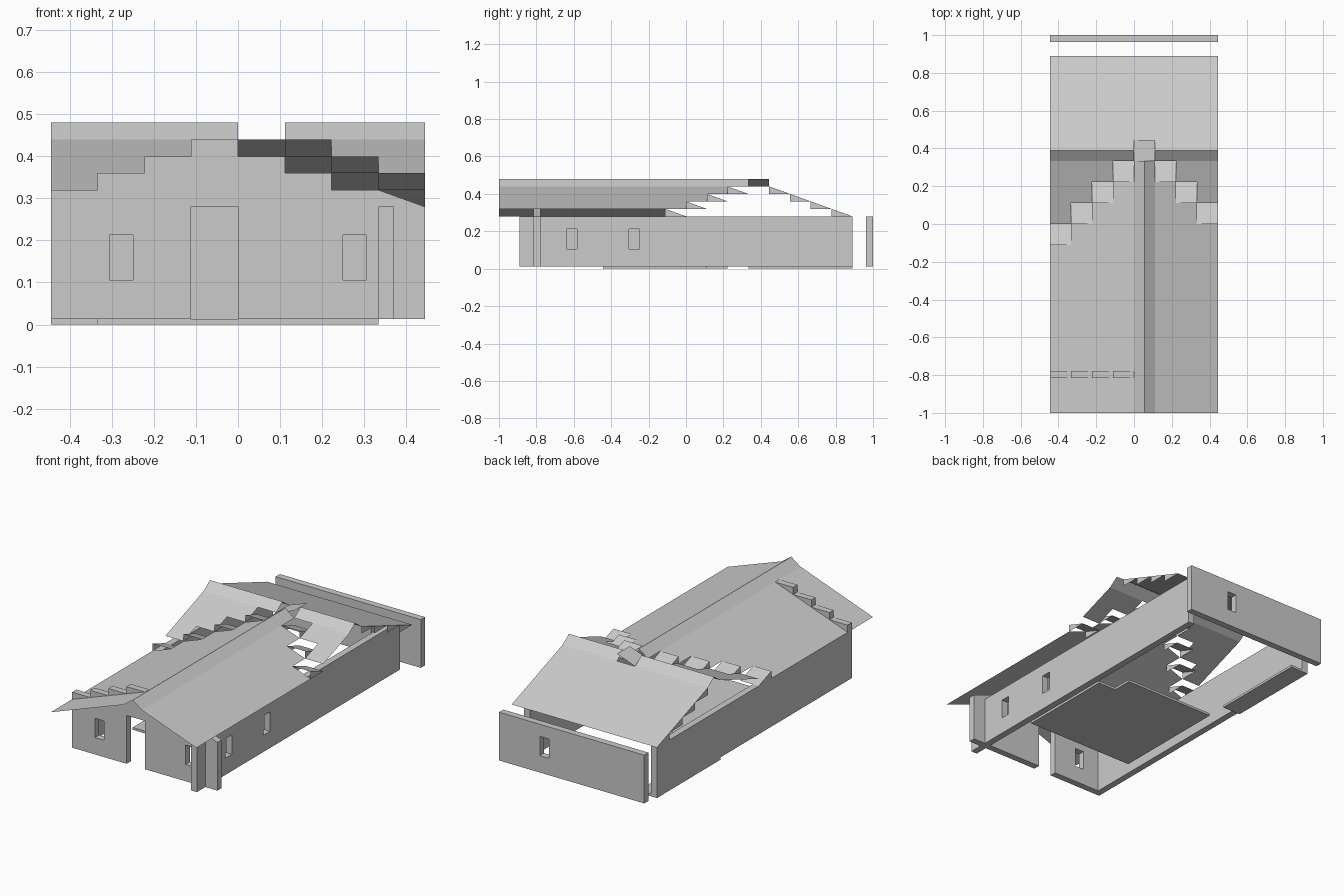
import bpy, bmesh

if "Cube" in bpy.data.objects:
    bpy.data.objects.remove(bpy.data.objects["Cube"])

U = 1 / 9          # grid module
T = 1 / 27         # wall thickness
Z0, Z1 = 0.013, 0.28
S = 0.04           # roof rise per module


def mesh_object(name, polys):
    """Flat-faced object from a list of polygons, welding shared corners."""
    bm = bmesh.new()
    for p in polys:
        bm.faces.new([bm.verts.new(c) for c in p])
    bmesh.ops.remove_doubles(bm, verts=bm.verts, dist=1e-5)
    me = bpy.data.meshes.new(name)
    bm.to_mesh(me)
    bm.free()
    ob = bpy.data.objects.new(name, me)
    bpy.context.collection.objects.link(ob)
    return ob


def box(name, x0, x1, y0, y1, z0, z1):
    bm = bmesh.new()
    bmesh.ops.create_cube(bm, size=1)
    for v in bm.verts:
        v.co = ((x0, x1)[v.co.x > 0], (y0, y1)[v.co.y > 0], (z0, z1)[v.co.z > 0])
    me = bpy.data.meshes.new(name)
    bm.to_mesh(me)
    bm.free()
    ob = bpy.data.objects.new(name, me)
    bpy.context.collection.objects.link(ob)
    return ob


def prism(name, outline, axis, a, b):
    """Closed extrusion of an outline along x, y or z between a and b."""
    def put(p, d):
        q = list(p)
        q.insert(axis, d)
        return tuple(q)
    n = len(outline)
    polys = [[put(p, a) for p in outline], [put(p, b) for p in reversed(outline)]]
    for i in range(n):
        p, q = outline[i], outline[(i + 1) % n]
        polys.append([put(p, a), put(p, b), put(q, b), put(q, a)])
    ob = mesh_object(name, polys)
    bm = bmesh.new()
    bm.from_mesh(ob.data)
    bmesh.ops.recalc_face_normals(bm, faces=bm.faces)
    bm.to_mesh(ob.data)
    bm.free()
    return ob


def cut(ob, *bounds):
    c = box("opening_cutter", *bounds)
    c.hide_render = True
    c.hide_set(True)
    m = ob.modifiers.new("opening", 'BOOLEAN')
    m.operation = 'DIFFERENCE'
    m.solver = 'EXACT'
    m.object = c


def sheet(x0, x1, y0, y1, za, zb, along_x):
    """Sloped quad; za at the low coordinate, zb at the high one."""
    if along_x:
        return [(x0, y0, za), (x1, y0, zb), (x1, y1, zb), (x0, y1, za)]
    return [(x0, y0, za), (x1, y0, za), (x1, y1, zb), (x0, y1, zb)]


W0, W1, HW = 0.106, 0.213, 0.028      # window sill, head, half width

# front wall with stepped gable
tops = [1, 2, 3, 4, 3, 2, 1]
outline = [(-4 * U, Z0), (4 * U, Z0), (4 * U, Z1)]
for i in range(6, -1, -1):
    h = Z1 + S * tops[i]
    outline += [((i - 3) * U, h), ((i - 4) * U, h)]
front = prism("front_wall", outline, 1, -0.815, -0.778)
for x in (-2.5 * U, 2.5 * U):
    cut(front, x - HW, x + HW, -0.9, -0.7, W0, W1)
cut(front, -U, 0, -0.9, -0.7, -0.1, Z1)

# side and back walls
right = box("right_wall", 3 * U, 3 * U + T, -8 * U, 8 * U, Z0, Z1)
for y in (-5.5 * U, -2.5 * U):
    cut(right, 0.3, 0.42, y - HW, y + HW, W0, W1)
box("left_wall", -4 * U, -4 * U + T, -0.778, 8 * U, Z0, Z1)
back = box("back_wall", -4 * U, 4 * U, 1 - T, 1, Z0, Z1)
cut(back, 1.5 * U - HW, 1.5 * U + HW, 0.9, 1.1, W0, W1)

# floor slabs
prism("main_floor", [(-3 * U, -4 * U), (3 * U, -4 * U), (3 * U, U), (2 * U, U),
                     (2 * U, 2 * U), (-3 * U, 2 * U)], 2, 0, Z0)
box("side_floor", -4 * U, -3 * U, 3 * U, 8 * U, 0, Z0)

# front wing roof: stepped strips running back to the valley
left, rgt, valley, cross = [], [], [], []
for i in range(4):
    x, z, y = (i - 4) * U, Z1 + S * i, (i - 1) * U
    left.append(sheet(x, x + U, -1, y, z, z + S, True))
    valley.append((x, y, z))
    if i < 3:
        cross.append(sheet(x, x + U, y + U, 3 * U, z + S, 0.44, False))
for i in range(3):
    x, z, y = (i + 1) * U, 0.44 - S * i, (2 - i) * U
    rgt.append(sheet(x, x + U, -1, y, z, z - S, True))
    valley.append((x, y, z - S))
    if i > 0:
        cross.append(sheet(x, x + U, y + U, 3 * U, z, 0.44, False))
mesh_object("front_wing_left_roof", left)
mesh_object("front_wing_right_roof", rgt)
mesh_object("front_wing_ridge", [sheet(0, U / 2, -1, 3 * U, 0.44, 0.48, True),
                                 sheet(U / 2, U, -1, 3 * U, 0.48, 0.44, True)])
mesh_object("ridge_crossing", [sheet(0, U, 3 * U, 4 * U, 0.44, 0.48, True)])


def tooth(x, y, z):
    return [(x, y, z + S), (x, y, z), (x, y + U, z)]


# valley wedges
polys = []
for x, y, z in valley:
    polys += [sheet(x, x + U, y, y + U, z + S, z, False),
              tooth(x, y, z), tooth(x + U, y, z)]
mesh_object("valley_wedges", polys)

# back wing roof: slopes, ridge cap and end teeth
mesh_object("back_wing_front_roof", cross)
mesh_object("back_wing_back_roof",
            [sheet(-4 * U, 4 * U, 4 * U, 8 * U, 0.44, 0.28, False)])
ridge = []
for a, b in ((-4 * U, 0), (U, 4 * U)):
    ridge += [sheet(a, b, 3 * U, 3.5 * U, 0.44, 0.48, False),
              sheet(a, b, 3.5 * U, 4 * U, 0.48, 0.44, False)]
mesh_object("back_wing_ridge", ridge)
mesh_object("roof_end_teeth", [tooth(sx * 4 * U, (4 + i) * U, 0.40 - S * i)
                               for sx in (-1, 1) for i in range(4)])
